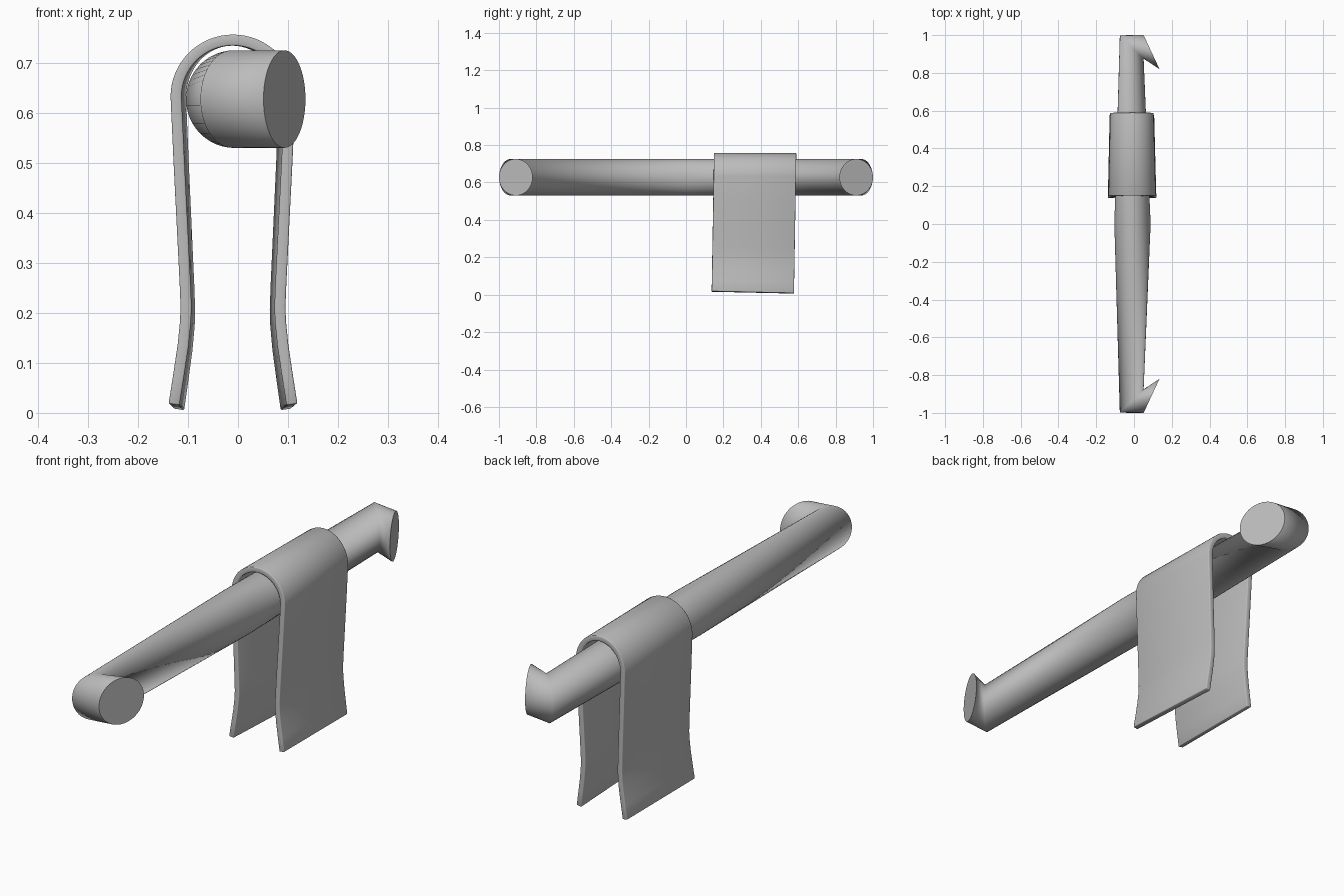
import bpy, bmesh
from math import sin, cos, pi

cube = bpy.data.objects.get("Cube")
if cube:
    bpy.data.objects.remove(cube, do_unlink=True)

grey = bpy.data.materials.new("plain_grey")
grey.use_nodes = True
grey.diffuse_color = (0.5, 0.5, 0.5, 1)
grey.node_tree.nodes["Principled BSDF"].inputs["Base Color"].default_value = (0.5, 0.5, 0.5, 1)


def finish(bm, name):
    bmesh.ops.recalc_face_normals(bm, faces=bm.faces)
    mesh = bpy.data.meshes.new(name)
    bm.to_mesh(mesh)
    bm.free()
    mesh.materials.append(grey)
    obj = bpy.data.objects.new(name, mesh)
    bpy.context.collection.objects.link(obj)
    return obj


# Rail: round bar with mitred corners turning to the wall discs
RAIL_Z, RADIUS, SIDES = 0.628, 0.0975, 48
# each section: centre x, centre y, in-plane half axis x, y
half = [(0.093, -0.91, 0.042, 0.09), (-0.012, -0.937, 0.063, 0.062)]
sections = half + [(-0.008, 0, 0.096, 0)]
sections += [(x, -y, ax, -ay) for x, y, ax, ay in reversed(half)]

bm = bmesh.new()
rings = []
for x, y, ax, ay in sections:
    ring = []
    for i in range(SIDES):
        a = 2 * pi * i / SIDES
        ring.append(bm.verts.new((x + ax * cos(a), y + ay * cos(a), RAIL_Z + RADIUS * sin(a))))
    rings.append(ring)
for r, s in zip(rings, rings[1:]):
    for i in range(SIDES):
        j = (i + 1) % SIDES
        bm.faces.new((r[i], r[j], s[j], s[i])).smooth = True
for ring in (rings[0], rings[-1]):
    cap = bm.faces.new(ring)
    for edge in cap.edges:
        edge.smooth = False
finish(bm, "rail")

# Towel: sheet draped over the rail, pinched and flared at the hems
ARC_Z, ARC_R, TOP = 0.632, 0.114, 0.757
leg = [(0.118, 0.012), (0.109, 0.07), (0.1, 0.13), (0.095, 0.18), (0.094, 0.21),
       (0.096, 0.26), (0.102, 0.38), (0.108, 0.5)]
path = [(-w, z) for w, z in leg]
path += [(-ARC_R * cos(pi * i / 32), ARC_Z + ARC_R * sin(pi * i / 32)) for i in range(33)]
path += [(w, z) for w, z in reversed(leg)]

bm = bmesh.new()
rows = []
for x, z in path:
    drop = 1 - z / TOP
    row = []
    for t in (0, 1):
        px = (x - 0.01) * (1 - 0.09 * t) - 0.002 * t
        py = 0.15 + 0.44 * t - 0.013 * drop
        row.append(bm.verts.new((px, py, z + 0.01 * (0.5 - t) * drop)))
    rows.append(row)
for a, b in zip(rows, rows[1:]):
    bm.faces.new((a[0], a[1], b[1], b[0]))
towel = finish(bm, "towel")

solid = towel.modifiers.new("thickness", 'SOLIDIFY')
solid.thickness = 0.022
solid.offset = 0
bevel = towel.modifiers.new("soft_edge", 'BEVEL')
bevel.width = 0.003
bevel.segments = 2
bevel.limit_method = 'ANGLE'
bevel.angle_limit = 0.9

bpy.ops.object.select_all(action='DESELECT')
towel.select_set(True)
bpy.context.view_layer.objects.active = towel
bpy.ops.object.shade_smooth_by_angle(angle=0.6)
